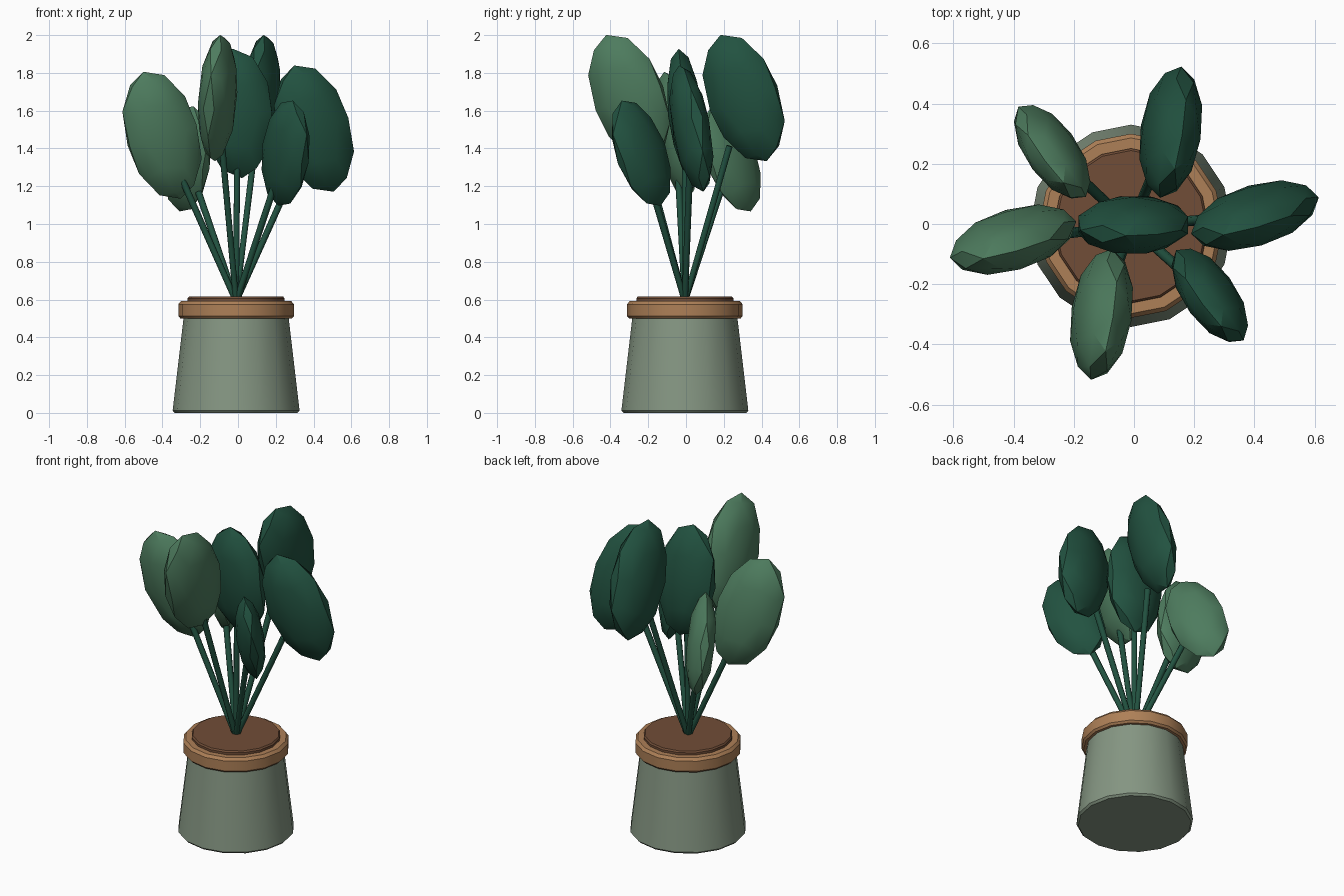
import bpy, bmesh, math
from mathutils import Matrix, Vector

if "Cube" in bpy.data.objects:
    bpy.data.objects.remove(bpy.data.objects["Cube"])

CX, CY = -0.01, -0.006


def material(name, rgb):
    m = bpy.data.materials.new(name)
    m.diffuse_color = (*rgb, 1)
    m.use_nodes = True
    m.node_tree.nodes["Principled BSDF"].inputs["Base Color"].default_value = m.diffuse_color
    return m


SAGE = material("sage", (0.235, 0.305, 0.225))
TAN = material("tan", (0.42, 0.215, 0.095))
SOIL = material("soil_brown", (0.165, 0.075, 0.038))
DARK = material("dark_green", (0.016, 0.085, 0.052))
LIGHT = material("light_green", (0.075, 0.20, 0.112))


def finish(bm, name, mat, angle):
    bmesh.ops.recalc_face_normals(bm, faces=bm.faces)
    mesh = bpy.data.meshes.new(name)
    bm.to_mesh(mesh)
    bm.free()
    mesh.materials.append(mat)
    ob = bpy.data.objects.new(name, mesh)
    bpy.context.collection.objects.link(ob)
    bpy.ops.object.select_all(action='DESELECT')
    bpy.context.view_layer.objects.active = ob
    ob.select_set(True)
    bpy.ops.object.shade_smooth_by_angle(angle=math.radians(angle))
    return ob


def lathe(name, profile, mat, closed=False, sides=16):
    """Turn a radius/height profile around the pot axis."""
    bm = bmesh.new()
    rings = []
    for r, z in profile:
        rings.append([bm.verts.new((CX + r * math.cos(2 * math.pi * i / sides),
                                    CY + r * math.sin(2 * math.pi * i / sides), z))
                      for i in range(sides)])
    pairs = list(zip(rings, rings[1:]))
    if closed:
        pairs.append((rings[-1], rings[0]))
    else:
        bm.faces.new(rings[0])
        bm.faces.new(rings[-1])
    for a, b in pairs:
        for i in range(sides):
            j = (i + 1) % sides
            bm.faces.new((a[i], a[j], b[j], b[i]))
    return finish(bm, name, mat, 35)


# Pot, rim and soil
lathe("pot", [(0.325, 0), (0.336, 0.012), (0.275, 0.53)], SAGE)
lathe("rim", [(0.24, 0.50), (0.295, 0.50), (0.306, 0.512), (0.306, 0.575),
              (0.292, 0.592), (0.24, 0.592)], TAN, closed=True)
lathe("soil", [(0.257, 0.55), (0.257, 0.606), (0.25, 0.615)], SOIL)


def leaf(name, centre, azimuth, tilt, roll, scale, mat):
    """Flattened ellipsoid blade, leaning along and across its azimuth."""
    bm = bmesh.new()
    bmesh.ops.create_icosphere(bm, subdivisions=2, radius=1)
    m = (Matrix.Translation(centre)
         @ Matrix.Rotation(math.radians(azimuth), 4, 'Z')
         @ Matrix.Rotation(math.radians(roll), 4, 'X')
         @ Matrix.Rotation(math.radians(tilt), 4, 'Y')
         @ Matrix.Diagonal((0.198 * scale, 0.096 * scale, 0.356 * scale, 1)))
    bm.transform(m)
    finish(bm, name, mat, 30)


def stem(name, end):
    start = Vector((CX, CY, 0.59))
    d = end - start
    bm = bmesh.new()
    bmesh.ops.create_cone(bm, cap_ends=True, segments=8, radius1=0.016,
                          radius2=0.018, depth=d.length)
    bm.transform(Matrix.Translation((start + end) / 2)
                 @ d.to_track_quat('Z', 'Y').to_matrix().to_4x4())
    finish(bm, name, DARK, 50)


# Leaves: name, centre, azimuth, tilt, roll, scale, material
LEAVES = [
    ("centre", (-0.003, -0.003, 1.585), 0, -4, 6, 0.97, DARK),
    ("right", (0.402, 0.028, 1.505), 12, -19, 7, 1, DARK),
    ("left", (-0.402, -0.052, 1.47), 12, -18, 7, 1, LIGHT),
    ("back", (0.122, 0.305, 1.667), 77, -19, 7, 1, DARK),
    ("front", (-0.108, -0.30, 1.667), 77, -19, 7, 1, LIGHT),
    ("front_right", (0.252, -0.237, 1.375), 131, -20, -8, 0.84, DARK),
    ("back_left", (-0.272, 0.24, 1.345), 131, -20, -8, 0.84, LIGHT),
]
for name, c, az, tilt, roll, scale, mat in LEAVES:
    centre = Vector(c)
    leaf("leaf_" + name, centre, az, tilt, roll, scale, mat)
    stem("stem_" + name, Vector((CX, CY, 0.61)).lerp(centre, 0.76))
